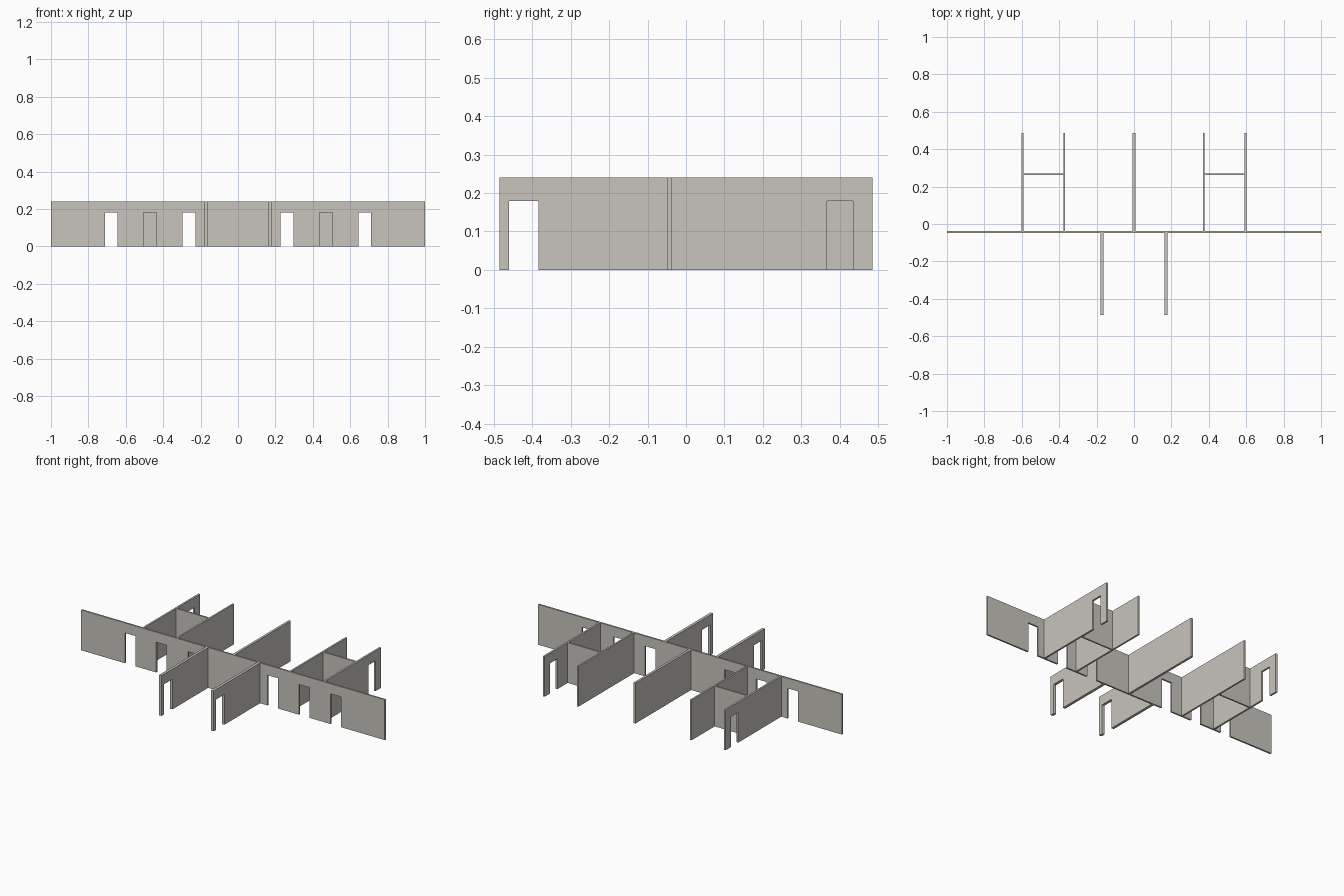
import bpy, bmesh

if "Cube" in bpy.data.objects:
    bpy.data.objects.remove(bpy.data.objects["Cube"])

HEIGHT = 0.24        # wall height
DOOR_HEIGHT = 0.18   # doorways reach down to the floor
MAIN_FRONT, MAIN_BACK = -0.048, -0.038
END = 0.486          # reach of the side walls in y

plaster = bpy.data.materials.new("warm grey plaster")
plaster.diffuse_color = (0.58, 0.555, 0.505, 1)
plaster.use_nodes = True
plaster.node_tree.nodes["Principled BSDF"].inputs["Base Color"].default_value = plaster.diffuse_color


def wall(name, axis, start, end, low, high, doors=()):
    """Wall running along x or y, from start to end, between low and high across."""
    # Elevation outline with doorways notched up from the floor
    outline = [(start, 0)]
    for a, b in sorted(doors):
        outline += [(a, 0), (a, DOOR_HEIGHT), (b, DOOR_HEIGHT), (b, 0)]
    outline += [(end, 0), (end, HEIGHT), (start, HEIGHT)]

    bm = bmesh.new()
    points = [(u, low, z) if axis == "x" else (low, u, z) for u, z in outline]
    face = bm.faces.new([bm.verts.new(p) for p in points])
    side = bmesh.ops.extrude_face_region(bm, geom=[face])["geom"]
    depth = high - low
    shift = (0, depth, 0) if axis == "x" else (depth, 0, 0)
    bmesh.ops.translate(bm, vec=shift,
                        verts=[g for g in side if isinstance(g, bmesh.types.BMVert)])
    bmesh.ops.recalc_face_normals(bm, faces=bm.faces)
    mesh = bpy.data.meshes.new(name)
    bm.to_mesh(mesh)
    bm.free()
    mesh.materials.append(plaster)
    obj = bpy.data.objects.new(name, mesh)
    bpy.context.collection.objects.link(obj)


# Long corridor wall with six doorways, mirrored about the centre
half = [(0.228, 0.297), (0.436, 0.505), (0.643, 0.712)]
wall("corridor_wall", "x", -1, 1, MAIN_FRONT, MAIN_BACK,
     half + [(-b, -a) for a, b in half])

# Central rear partition
wall("centre_partition", "y", MAIN_BACK, END, -0.007, 0.007)

# Mirrored rooms on both sides
for sign, label in ((-1, "left"), (1, "right")):
    def span(a, b):
        return sorted((sign * a, sign * b))

    wall(label + "_front_partition", "y", -END, MAIN_FRONT, *span(0.163, 0.179),
         doors=[(-0.461, -0.384)])
    wall(label + "_inner_partition", "y", MAIN_BACK, END, *span(0.368, 0.378))
    wall(label + "_outer_partition", "y", MAIN_BACK, END, *span(0.590, 0.601),
         doors=[(0.367, 0.435)])
    wall(label + "_cross_wall", "x", *span(0.378, 0.590), 0.261, 0.270)
